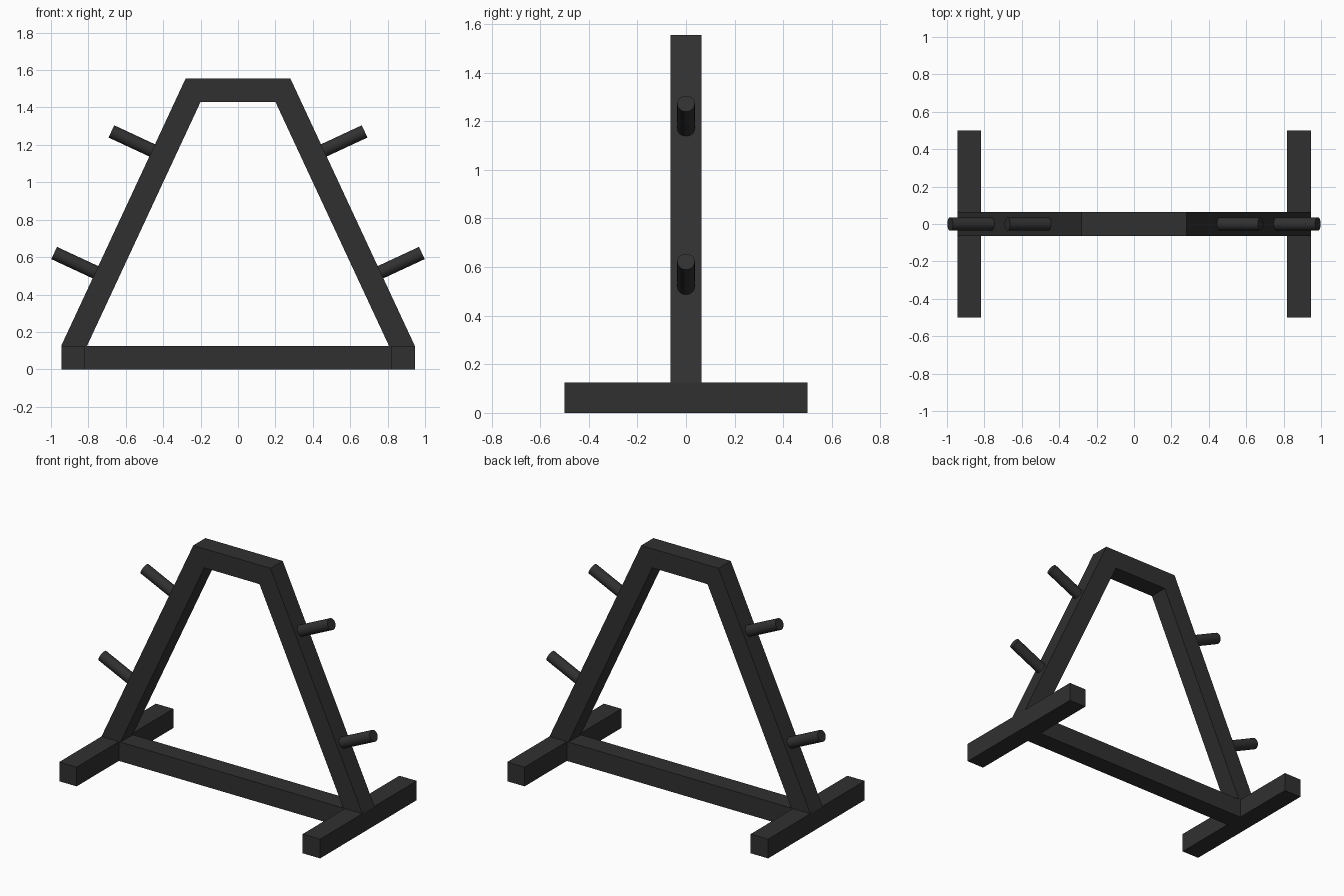
import bpy, bmesh
from mathutils import Vector

cube = bpy.data.objects.get("Cube")
if cube:
    bpy.data.objects.remove(cube, do_unlink=True)

# Single dark powder-coat colour
steel = bpy.data.materials.new("black_steel")
steel.use_nodes = True
colour = (0.03, 0.03, 0.03, 1)
steel.diffuse_color = colour
steel.node_tree.nodes["Principled BSDF"].inputs["Base Color"].default_value = colour

BEAM = 0.126          # thickness of the square tube
OUTER = 0.945         # outer half width at the floor


def extrude_profile(name, points, depth):
    """Closed x-z outline extruded evenly either side of y = 0."""
    bm = bmesh.new()
    face = bm.faces.new([bm.verts.new((x, -depth / 2, z)) for x, z in points])
    new = bmesh.ops.extrude_face_region(bm, geom=[face])["geom"]
    verts = [v for v in new if isinstance(v, bmesh.types.BMVert)]
    bmesh.ops.translate(bm, verts=verts, vec=(0, depth, 0))
    bmesh.ops.recalc_face_normals(bm, faces=bm.faces)
    mesh = bpy.data.meshes.new(name)
    bm.to_mesh(mesh)
    bm.free()
    mesh.materials.append(steel)
    obj = bpy.data.objects.new(name, mesh)
    bpy.context.collection.objects.link(obj)
    return obj


def bar(name, x0, x1, depth):
    return extrude_profile(name, [(x0, 0), (x1, 0), (x1, BEAM), (x0, BEAM)], depth)


def peg(name, start, end, radius=0.036):
    """Round weight peg between two points."""
    start, end = Vector(start), Vector(end)
    axis = end - start
    bpy.ops.mesh.primitive_cylinder_add(
        vertices=32, radius=radius, depth=axis.length, location=(start + end) / 2,
        rotation=axis.to_track_quat("Z", "Y").to_euler())
    obj = bpy.context.object
    obj.name = name
    obj.data.materials.append(steel)
    bpy.ops.object.shade_smooth_by_angle()


# Upright frame: two sloping legs joined by a short top beam
half = [(0.807, BEAM), (OUTER, BEAM), (0.28, 1.555)]
outline = half + [(-x, z) for x, z in reversed(half)] + [(-0.2, 1.43), (0.2, 1.43)]
extrude_profile("upright_frame", outline, BEAM)

# Floor bar between the feet
inner = OUTER - BEAM
bar("floor_bar", -inner, inner, BEAM)

# Feet and pegs on both sides
for side, s in (("left", 1), ("right", -1)):
    bar(side + "_foot", *sorted((s * inner, s * OUTER)), 1.0)
    for level, x, z in (("upper", 0.677, 1.272), ("lower", 0.983, 0.622)):
        peg(f"{side}_{level}_peg", (s * (x - 0.26), 0, z - 0.121), (s * x, 0, z))
